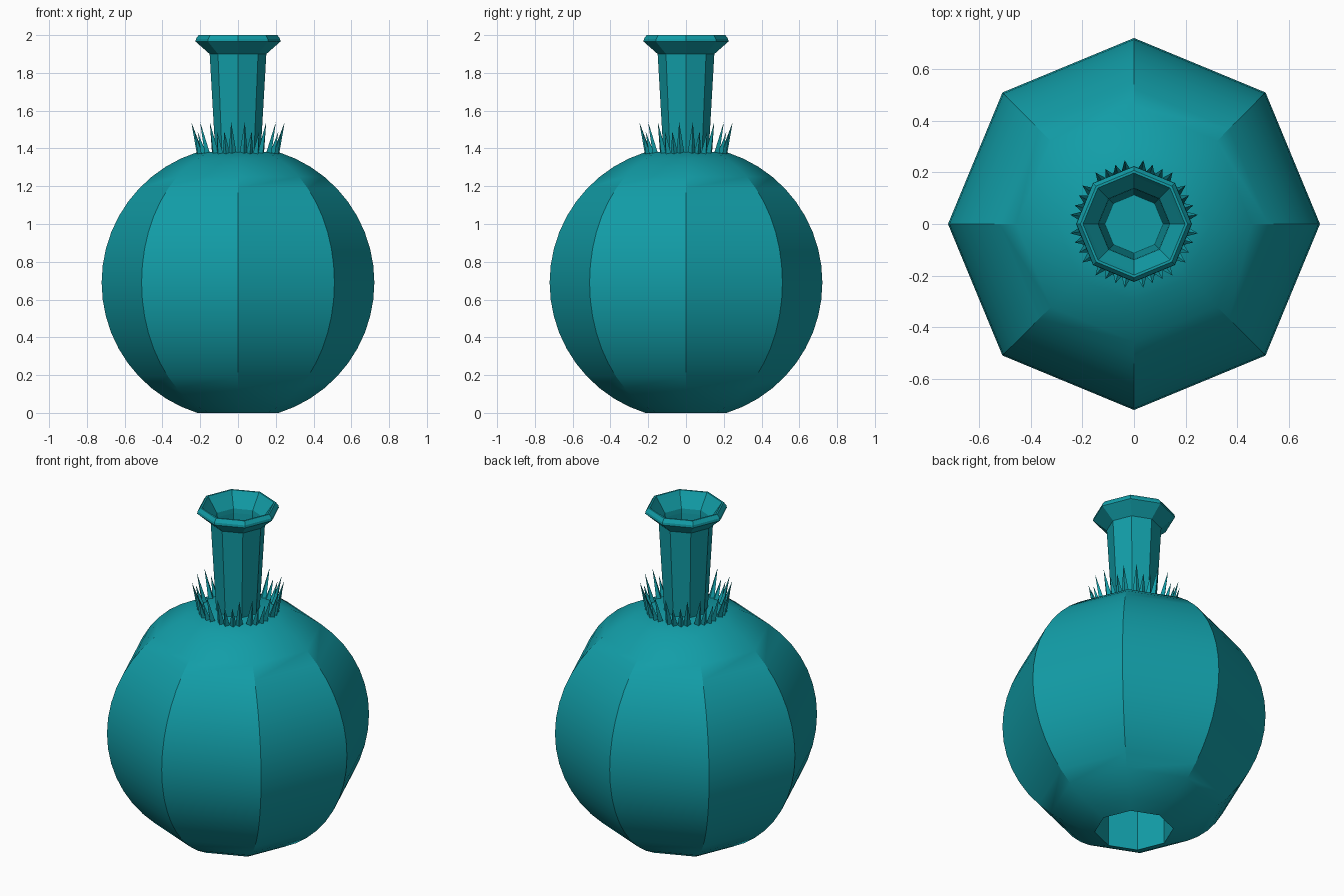
import bpy, bmesh
from math import sin, cos, pi, radians

if "Cube" in bpy.data.objects:
    bpy.data.objects.remove(bpy.data.objects["Cube"])

mat = bpy.data.materials.new("teal")
mat.diffuse_color = (0.006, 0.34, 0.39, 1)
mat.use_nodes = True
mat.node_tree.nodes["Principled BSDF"].inputs["Base Color"].default_value = mat.diffuse_color


def finish(name, bm):
    bmesh.ops.recalc_face_normals(bm, faces=bm.faces)
    me = bpy.data.meshes.new(name)
    bm.to_mesh(me)
    bm.free()
    ob = bpy.data.objects.new(name, me)
    bpy.context.collection.objects.link(ob)
    me.materials.append(mat)
    bpy.ops.object.select_all(action='DESELECT')
    ob.select_set(True)
    bpy.context.view_layer.objects.active = ob
    return ob


def lathe(name, profile, sides=8):
    """Revolve an (r, z) profile; both ends are capped."""
    bm = bmesh.new()
    rings = [[bm.verts.new((r * cos(2 * pi * i / sides), r * sin(2 * pi * i / sides), z))
              for i in range(sides)] for r, z in profile]
    for a, b in zip(rings, rings[1:]):
        for i in range(sides):
            j = (i + 1) % sides
            bm.faces.new((a[i], a[j], b[j], b[i]))
    bm.faces.new(rings[0])
    bm.faces.new(rings[-1])
    return finish(name, bm)


# Round eight-sided body with a deep recess in the underside
R, CZ, N = 0.722, 0.69, 20
profile = [(0.215, 1.36), (0.215, 0.0)]
for k in range(N + 1):
    a = radians(-72.6 + 145.2 * k / N)
    profile.append((R * cos(a), CZ + 0.69 * sin(a) / sin(radians(72.6))))
lathe("body", profile[:1] + profile[2:])
bpy.ops.object.shade_smooth_by_angle(angle=radians(30))

# Hollow neck with flared lip
lathe("neck", [(0.12, 1.375), (0.15, 1.90), (0.225, 1.966), (0.223, 1.98), (0.208, 2.0),
               (0.198, 2.0), (0.185, 1.98), (0.14, 1.915), (0.137, 1.89), (0.113, 1.40)])

# Ring of pointed leaves, one pair at each corner
bm = bmesh.new()
for i in range(8):
    for s in (-1, 1):
        t = 2 * pi * i / 8 + s * radians(8.3)
        def pt(r, w, z):
            return bm.verts.new((r * cos(t) - w * sin(t), r * sin(t) + w * cos(t), z))
        for off, h, hw in ((0, 1.54, 0.022), (s * 0.032, 1.49, 0.02)):
            base = [pt(0.185, off, 1.37), pt(0.2, off - hw, 1.37),
                    pt(0.22, off, 1.37), pt(0.2, off + hw, 1.37)]
            tip = pt(0.25 if not off else 0.238, off * 1.2, h)
            bm.faces.new(base)
            for k in range(4):
                bm.faces.new((base[k], base[(k + 1) % 4], tip))
finish("leaf_crown", bm)
